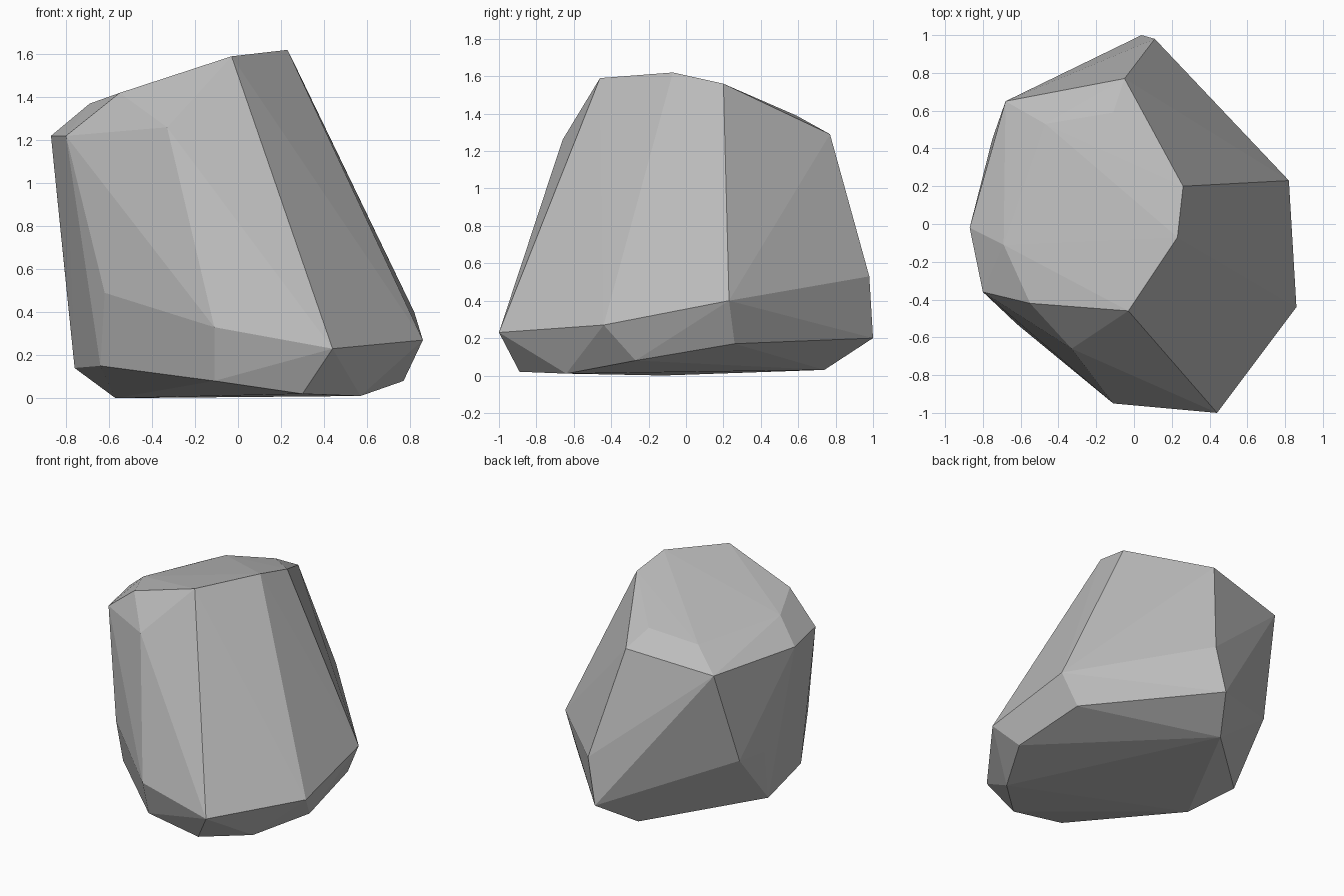
import bpy
import bmesh
from mathutils import Vector

default_cube = bpy.data.objects.get("Cube")
if default_cube:
    bpy.data.objects.remove(default_cube, do_unlink=True)


def make_material(name, color):
    material = bpy.data.materials.new(name)
    material.use_nodes = True
    material.diffuse_color = color
    material.node_tree.nodes["Principled BSDF"].inputs["Base Color"].default_value = color
    return material


def make_faceted_stone(name, corner_rings, material):
    """Wrap a faceted convex skin around rings of corners given in hundredths."""
    bm = bmesh.new()
    for ring in corner_rings:
        for corner in ring:
            bm.verts.new(Vector(corner) / 100)
    hull = bmesh.ops.convex_hull(bm, input=bm.verts[:])
    unused = {item for key in ("geom_interior", "geom_unused") for item in hull[key]
              if isinstance(item, bmesh.types.BMVert)}
    bmesh.ops.delete(bm, geom=list(unused), context="VERTS")
    bmesh.ops.recalc_face_normals(bm, faces=bm.faces[:])
    mesh = bpy.data.meshes.new(name)
    bm.to_mesh(mesh)
    bm.free()
    mesh.materials.append(material)
    stone = bpy.data.objects.new(name, mesh)
    bpy.context.collection.objects.link(stone)
    return stone


# Underside, bevelled in towards the ground
underside = [
    (-57, -12, 0), (30, -89, 2), (57, -64, 1), (77, -27, 8),
    (-13, 74, 3), (-11, -88, 8),
]

# Widest band just above the ground
lower_band = [
    (-76, 13, 14), (-64, -42, 15), (44, -100, 23), (86, -44, 27),
    (71, 26, 17), (4, 100, 20),
]

# Where the lower bevel meets the tall side facets
side_band = [
    (-62, -53, 49), (-11, -95, 33), (82, 23, 40), (11, 98, 53),
    (-75, 45, 53), (-80, 23, 53),
]

# Shoulder where the sides meet the crown bevel
shoulder = [
    (-87, -2, 122), (-80, -36, 122), (-33, -66, 126),
    (-5, 77, 129), (-68, 65, 121),
]

# Sloping crown
crown = [
    (-69, -11, 137), (-55, -42, 142), (-3, -46, 159), (23, -7, 162),
    (26, 20, 156), (-11, 59, 139), (-47, 53, 134),
]

stone_grey = make_material("stone grey", (0.5, 0.5, 0.5, 1))
make_faceted_stone("rock", (underside, lower_band, side_band, shoulder, crown), stone_grey)
